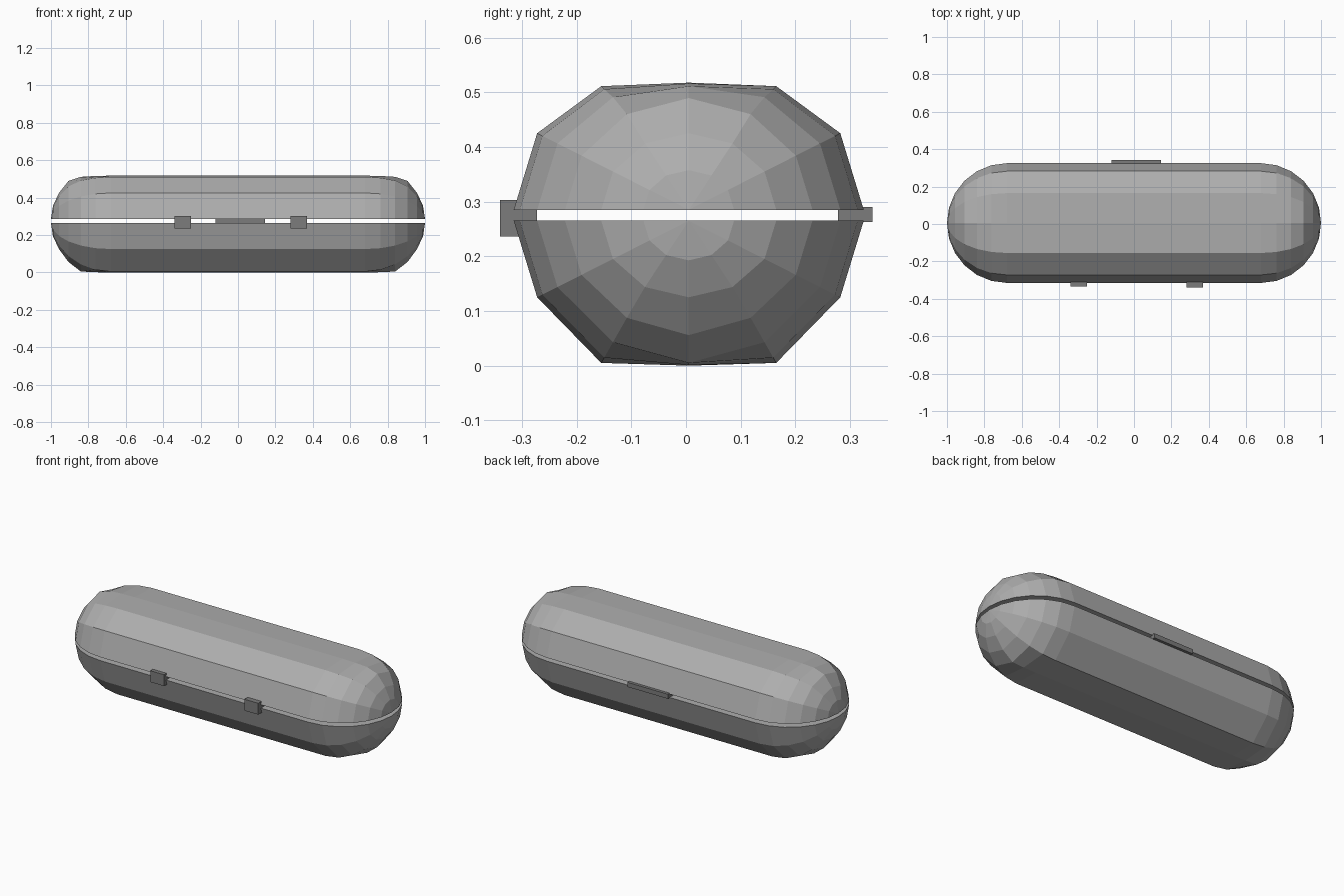
import bpy, bmesh, math

if "Cube" in bpy.data.objects:
    bpy.data.objects.remove(bpy.data.objects["Cube"])

YC = 0.005          # shell centre in y
STEPS = 6           # rings per rounded end
SEG = 6             # facets across each half

# round height -> squashed height, for the lid and the deeper base
LID = [(0, 0), (0.16, 0.14), (0.227, 0.205), (0.243, 0.206), (0.277, 0.226), (0.33, 0.234)]
BASE = [(0, 0), (0.16, 0.14), (0.227, 0.21), (0.243, 0.225), (0.277, 0.26), (0.32, 0.265), (0.33, 0.265)]


def flatten(z, pts):
    for (a, b), (c, d) in zip(pts, pts[1:]):
        if z <= c:
            return b + (d - b) * (z - a) / (c - a)
    return pts[-1][1]


def skin(bm, k, z0, side, pts):
    """Half capsule grid; k scales the section for outer and inner walls."""
    rows = []
    stations = [(-1, i) for i in range(STEPS + 1)] + [(1, i) for i in range(STEPS, -1, -1)]
    for s, i in stations:
        t = math.radians(90 * i / STEPS)
        r = 0.32 * math.sin(t)
        x = s * (0.68 + 0.32 * k * math.cos(t))
        row = []
        for j in range(SEG + 1):
            a = math.pi * j / SEG
            z = flatten(max(0, r * math.sin(a)), pts)
            row.append(bm.verts.new((x, YC + k * r * math.cos(a), z0 + side * k * z)))
        rows.append(row)
    for p, q in zip(rows, rows[1:]):
        for j in range(SEG):
            bm.faces.new((p[j], p[j + 1], q[j + 1], q[j]))
    return rows


def shell(name, z0, side, pts):
    bm = bmesh.new()
    outer = skin(bm, 1.0, z0, side, pts)
    inner = skin(bm, 0.86, z0, side, pts)
    # flat rim joining the two walls
    for j in (0, SEG):
        for i in range(len(outer) - 1):
            bm.faces.new((outer[i][j], outer[i + 1][j], inner[i + 1][j], inner[i][j]))
    bmesh.ops.remove_doubles(bm, verts=bm.verts, dist=0.0005)
    bmesh.ops.recalc_face_normals(bm, faces=bm.faces)
    me = bpy.data.meshes.new(name)
    bm.to_mesh(me)
    bm.free()
    ob = bpy.data.objects.new(name, me)
    bpy.context.collection.objects.link(ob)
    return ob


def box(name, lo, hi):
    bpy.ops.mesh.primitive_cube_add(size=1, location=[(a + b) / 2 for a, b in zip(lo, hi)])
    ob = bpy.context.object
    ob.name = name
    ob.scale = [b - a for a, b in zip(lo, hi)]
    return ob


def paint(name, value, objects):
    mat = bpy.data.materials.new(name)
    mat.diffuse_color = (value, value, value, 1)
    mat.use_nodes = True
    mat.node_tree.nodes["Principled BSDF"].inputs["Base Color"].default_value = mat.diffuse_color
    for ob in objects:
        ob.data.materials.append(mat)


# two hollow halves with a thin gap
shells = [shell("lower_shell", 0.265, -1, BASE), shell("upper_shell", 0.285, 1, LID)]

# front latches and rear hinge
fittings = [
    box("left_latch", (-0.34, -0.333, 0.236), (-0.25, -0.275, 0.303)),
    box("right_latch", (0.28, -0.34, 0.236), (0.37, -0.272, 0.303)),
    box("hinge", (-0.12, 0.278, 0.263), (0.145, 0.341, 0.29)),
]

# darker greys
paint("shell_grey", 0.42, shells)
paint("fitting_grey", 0.2, fittings)
